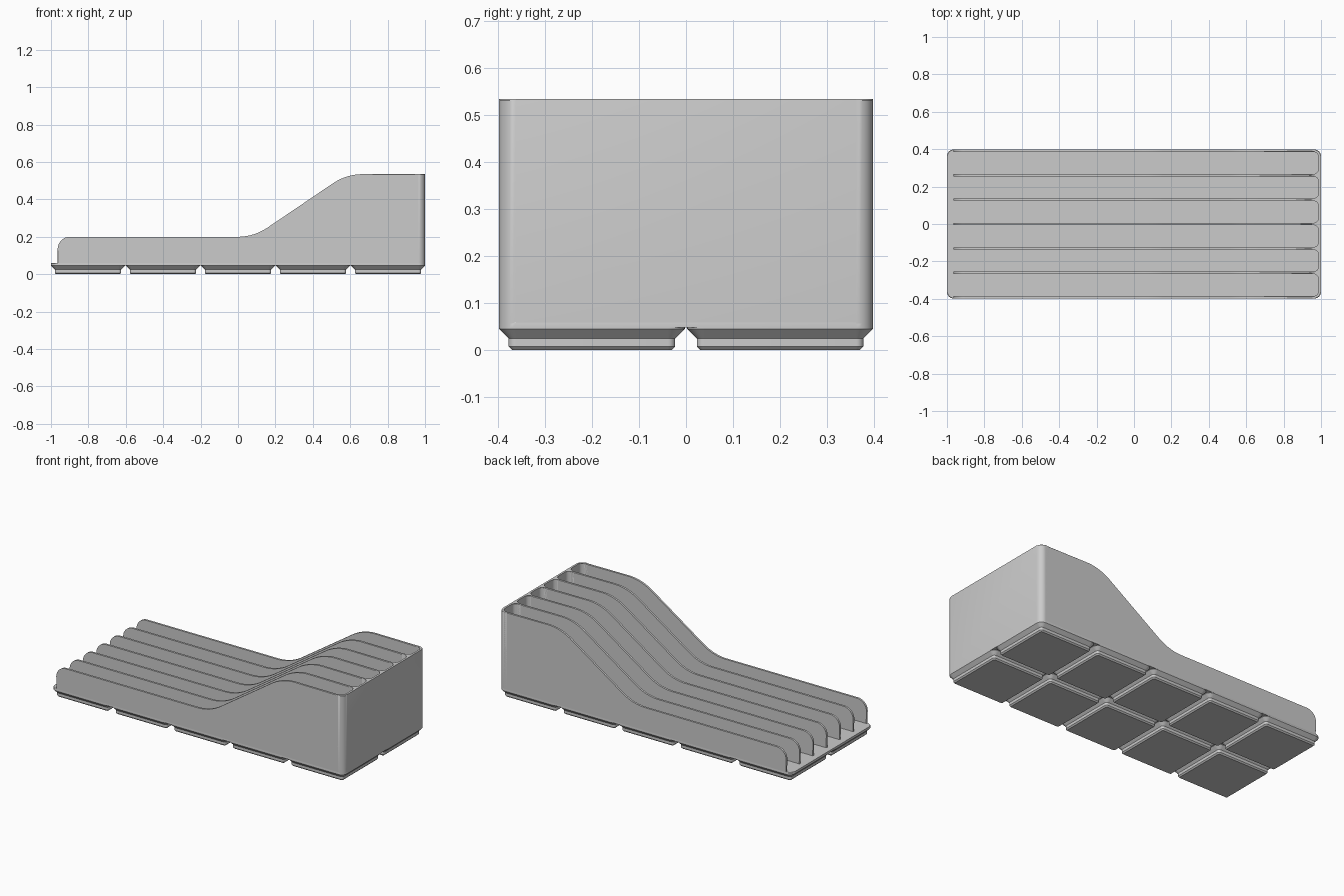
import bpy, bmesh, math
from mathutils import Vector

if "Cube" in bpy.data.objects:
    bpy.data.objects.remove(bpy.data.objects["Cube"], do_unlink=True)

# Main sizes
HALF_X, HALF_Y = 1.0, 0.3985
PITCH = 0.401            # spacing of the feet
CORNER = 0.036           # outer corner radius
WALL = 0.0125            # fin and wall thickness
BASE, FLOOR, LOW, TOP = 0.0475, 0.06, 0.2, 0.535
STRAIGHT = HALF_X - CORNER
EDGE = 0.003
FINS = 7

grey = bpy.data.materials.new("plain grey")
grey.use_nodes = True
colour = (0.6, 0.6, 0.6, 1)
grey.diffuse_color = colour
grey.node_tree.nodes["Principled BSDF"].inputs["Base Color"].default_value = colour


def rounded(corners, steps=8):
    """Outline from (x, y, radius) corners, each rounded by an arc."""
    out = []
    for i, (x, y, r) in enumerate(corners):
        p = Vector((x, y))
        if r == 0:
            out.append(p)
            continue
        a = (Vector(corners[i - 1][:2]) - p).normalized()
        b = (Vector(corners[(i + 1) % len(corners)][:2]) - p).normalized()
        half = a.angle(b) / 2
        centre = p + (a + b).normalized() * r / math.sin(half)
        start = p + a * r / math.tan(half) - centre
        end = p + b * r / math.tan(half) - centre
        sweep = math.pi - 2 * half
        for k in range(steps + 1):
            t = k / steps
            out.append(centre + (start * math.sin((1 - t) * sweep)
                                 + end * math.sin(t * sweep)) / math.sin(sweep))
    return out


def rectangle(hx, hy, r):
    return rounded([(hx, hy, r), (-hx, hy, r), (-hx, -hy, r), (hx, -hy, r)])


def finish(bm, name):
    bmesh.ops.recalc_face_normals(bm, faces=bm.faces)
    mesh = bpy.data.meshes.new(name)
    bm.to_mesh(mesh)
    bm.free()
    mesh.materials.append(grey)
    mesh.polygons.foreach_set("use_smooth", [True] * len(mesh.polygons))
    mesh.set_sharp_from_angle(angle=math.radians(30))
    return mesh


def place(mesh, name, location=(0, 0, 0)):
    obj = bpy.data.objects.new(name, mesh)
    obj.location = location
    bpy.context.collection.objects.link(obj)


def loft(rings, name, bevel=None):
    """Join matching rings of points, cap both ends, chamfer chosen edges."""
    bm = bmesh.new()
    loops = [[bm.verts.new(p) for p in ring] for ring in rings]
    n = len(loops[0])
    for low, high in zip(loops, loops[1:]):
        for i in range(n):
            j = (i + 1) % n
            bm.faces.new((low[i], low[j], high[j], high[i]))
    caps = [bm.faces.new(loops[0]), bm.faces.new(loops[-1])]
    if bevel:
        edges = {e for f in caps for e in f.edges if bevel(e)}
        bmesh.ops.bevel(bm, geom=list(edges), offset=EDGE, segments=1,
                        affect='EDGES', clamp_overlap=False)
    return finish(bm, name)


def level(outline, z):
    return [(p.x, p.y, z) for p in outline]


def both(edge, axis, value):
    return all(abs(v.co[axis] - value) < 1e-5 for v in edge.verts)


# Floor plate
plate = rectangle(HALF_X, HALF_Y, CORNER)
place(loft([level(plate, BASE), level(plate, FLOOR)], "floor_plate",
           lambda e: both(e, 2, FLOOR)), "floor_plate")

# Feet with a double chamfer
half = 0.198
levels = [(0, 0.028), (0.0076, 0.0205), (0.0248, 0.0205), (0.0453, 0), (BASE, 0)]
foot = loft([level(rectangle(half - d, half - d, CORNER - d), z)
             for z, d in levels], "foot")
for i in range(5):
    for j in range(2):
        place(foot, f"foot_{i}_{j}", ((i - 2) * PITCH, (j - 0.5) * PITCH, 0))

# Divider fins and side walls with one stepped outline
profile = rounded([(-STRAIGHT, BASE, 0), (-STRAIGHT, LOW, 0.065),
                   (0.085, LOW, 0.285), (0.58, TOP, 0.285),
                   (STRAIGHT, TOP, 0), (STRAIGHT, BASE, 0)], 12)
fin = loft([[(p.x, y, p.y) for p in profile] for y in (-WALL / 2, WALL / 2)],
           "fin", lambda e: not (both(e, 2, BASE) or both(e, 0, STRAIGHT)))
spacing = (2 * HALF_Y - WALL) / (FINS - 1)
centres = [(i - (FINS - 1) / 2) * spacing for i in range(FINS)]
for i, y in enumerate(centres):
    kind = "side_wall" if i in (0, FINS - 1) else "divider_fin"
    place(fin, f"{kind}_{i}", (0, y, 0))

# End wall, scalloped inside where it meets the fins
root, inner, r = STRAIGHT - 0.02, HALF_X - WALL, 0.022
comb = [(root, -HALF_Y, 0), (HALF_X, -HALF_Y, CORNER),
        (HALF_X, HALF_Y, CORNER), (root, HALF_Y, 0)]
for y0, y1 in reversed(list(zip(centres, centres[1:]))):
    high, low = y1 - WALL / 2, y0 + WALL / 2
    comb += [(root, high, 0), (inner, high, r), (inner, low, r), (root, low, 0)]
outline = rounded(comb)
place(loft([level(outline, BASE), level(outline, TOP)], "end_wall",
           lambda e: both(e, 2, TOP)), "end_wall")
